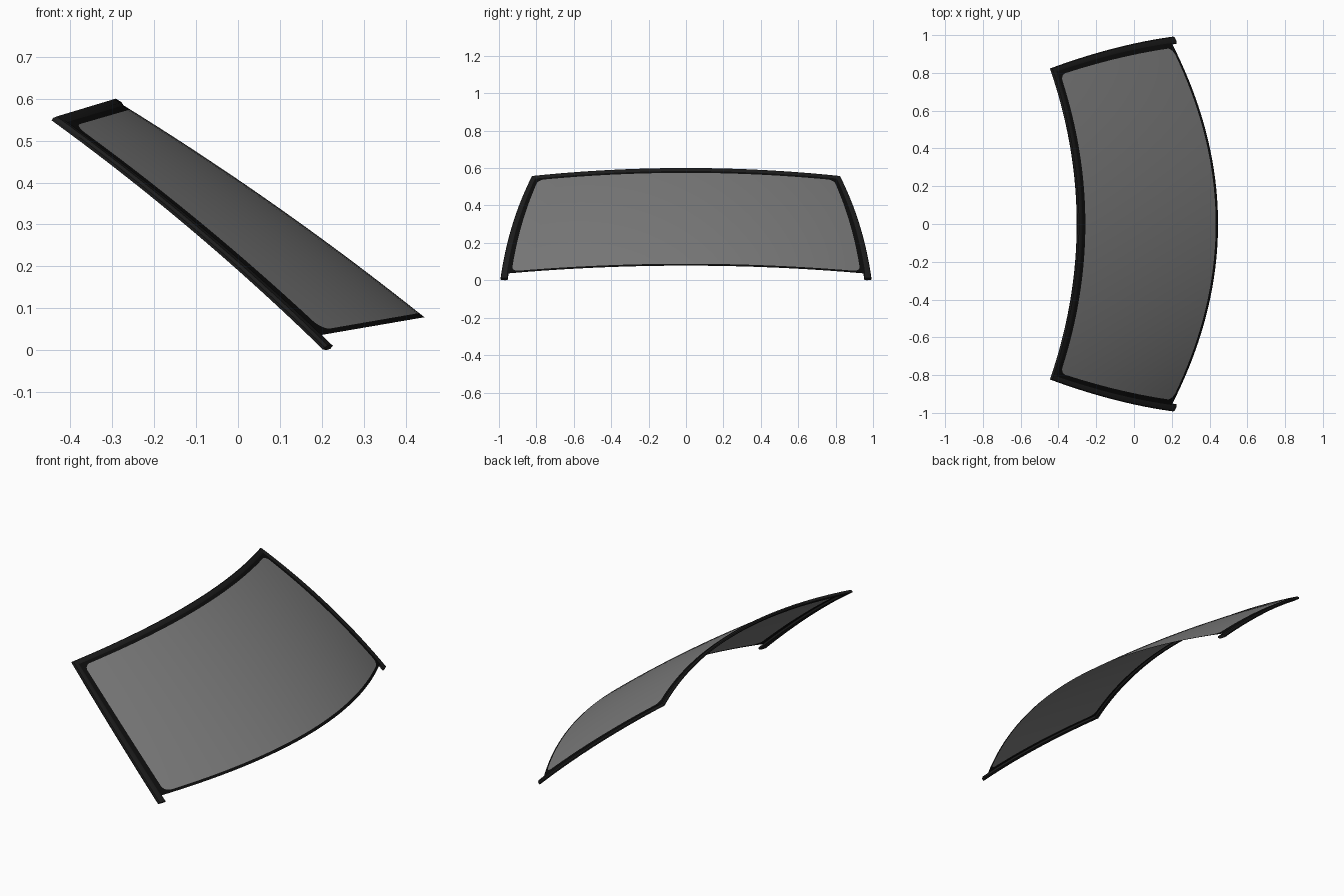
import bpy, math
from mathutils import Vector

if "Cube" in bpy.data.objects:
    bpy.data.objects.remove(bpy.data.objects["Cube"])

NX = 40           # columns across the glass
SIDE, LOW, TOP = 0.035, 0.018, 0.03   # border widths in surface units
RAD = 0.04        # rounded corner of the clear area


def surf(u, v):
    """Curved windscreen surface: u across (-1..1), v from bottom to top (0..1)."""
    low = Vector((0.437 - 0.25 * u * u, 0.967 * u, 0.078 - 0.043 * u * u))
    top = Vector((-0.288 - 0.138 * u * u, 0.812 * u, 0.588 - 0.041 * u * u))
    return low.lerp(top, v) + 4 * v * (1 - v) * Vector((0.008, 0.018 * u, 0.011))


def normal(u, v):
    e = 0.001
    du = surf(u + e, v) - surf(u - e, v)
    dv = surf(u, v + e) - surf(u, v - e)
    return du.cross(dv).normalized()


def material(name, rgb, alpha=1.0):
    m = bpy.data.materials.new(name)
    m.diffuse_color = (*rgb, alpha)
    m.use_nodes = True
    m.node_tree.nodes["Principled BSDF"].inputs["Base Color"].default_value = m.diffuse_color
    return m


def make(name, verts, faces, mat, angle=40):
    me = bpy.data.meshes.new(name)
    me.from_pydata([tuple(p) for p in verts], [], faces)
    me.materials.append(mat)
    ob = bpy.data.objects.new(name, me)
    bpy.context.collection.objects.link(ob)
    bpy.ops.object.select_all(action='DESELECT')
    ob.select_set(True)
    bpy.context.view_layer.objects.active = ob
    bpy.ops.object.shade_smooth_by_angle(angle=math.radians(angle))
    return ob


# Right edge of the clear area (u, v) paired with the outer border point (U, V)
a = 1 - SIDE
edge = []
N = 8
for i in range(N + 1):                       # lower corner arc
    t = math.pi / 2 * i / N
    u, v = a - RAD + RAD * math.sin(t), LOW + RAD - RAD * math.cos(t)
    k = i / N * 2
    U, V = (a - RAD + (1 - a + RAD) * k, 0) if k <= 1 else (1, (LOW + RAD) * (k - 1))
    edge.append((u, v, U, V))
v0, v1 = LOW + RAD, 1 - TOP - RAD
for i in range(1, 20):                       # straight side
    v = v0 + (v1 - v0) * i / 20
    edge.append((a, v, 1, v))
for i in range(N + 1):                       # upper corner arc
    t = math.pi / 2 * i / N
    u, v = a - RAD + RAD * math.cos(t), v1 + RAD * math.sin(t)
    k = i / N * 2
    U, V = (1, v1 + (1 - v1) * k) if k <= 1 else (1 - (1 - a + RAD) * (k - 1), 1)
    edge.append((u, v, U, V))

# Clear glass pane
verts, faces = [], []
for u, v, _, _ in edge:
    verts += [surf(u * (2 * j / NX - 1), v) for j in range(NX + 1)]
for i in range(len(edge) - 1):
    for j in range(NX):
        p = i * (NX + 1) + j
        faces.append((p, p + 1, p + NX + 2, p + NX + 1))
glass = make("glass_pane", verts, faces, material("tinted_glass", (0.2, 0.2, 0.2), 0.92))

# Black border ring around the pane
w = a - RAD
cols = [w * (2 * j / NX - 1) for j in range(1, NX)]
ring = [(u, LOW, u, 0) for u in cols] + edge
ring += [(u, 1 - TOP, u, 1) for u in reversed(cols)]
ring += [(-u, v, -U, V) for u, v, U, V in reversed(edge)]
n = len(ring)
verts = [surf(r[0], r[1]) for r in ring] + [surf(r[2], r[3]) for r in ring]
faces = [(i, n + i, n + (i + 1) % n, (i + 1) % n) for i in range(n)]
border = make("black_border", verts, faces, material("border_black", (0.004, 0.004, 0.004)))

# Rubber trim swept up one side, across the top and down the other side
section = [(0.0, 0.004), (0.016, 0.004), (0.021, -0.003), (0.021, -0.010), (0.0, -0.015), (-0.012, -0.012), (-0.012, -0.002)]
half = [(1, -0.045 + 1.045 * i / 24, 1, 0) for i in range(24)] + [(1, 1, 1, 1)]
path = half + [(1 - 2 * i / NX, 1, 0, 1) for i in range(1, NX)]
path += [(-u, v, -du, dv) for u, v, du, dv in reversed(half)]
verts, faces = [], []
m = len(section)
for u, v, du, dv in path:
    nrm = normal(u, v)
    for out, up in section:
        verts.append(surf(u + du * out / 0.9, v + dv * out / 0.88) + nrm * up)
for i in range(len(path) - 1):
    for j in range(m):
        k = (j + 1) % m
        faces.append((i * m + j, i * m + k, (i + 1) * m + k, (i + 1) * m + j))
faces += [tuple(reversed(range(m))), tuple(range(len(verts) - m, len(verts)))]
trim = make("rubber_trim", verts, faces, material("trim_rubber", (0.012, 0.012, 0.012)), 30)

# Rest the model on the ground and centre it front to back
parts = [glass, border, trim]
pts = [p.co for ob in parts for p in ob.data.vertices]
xs = [p.x for p in pts]
shift = Vector((-(min(xs) + max(xs)) / 2, 0, -min(p.z for p in pts)))
for ob in parts:
    ob.location = shift
